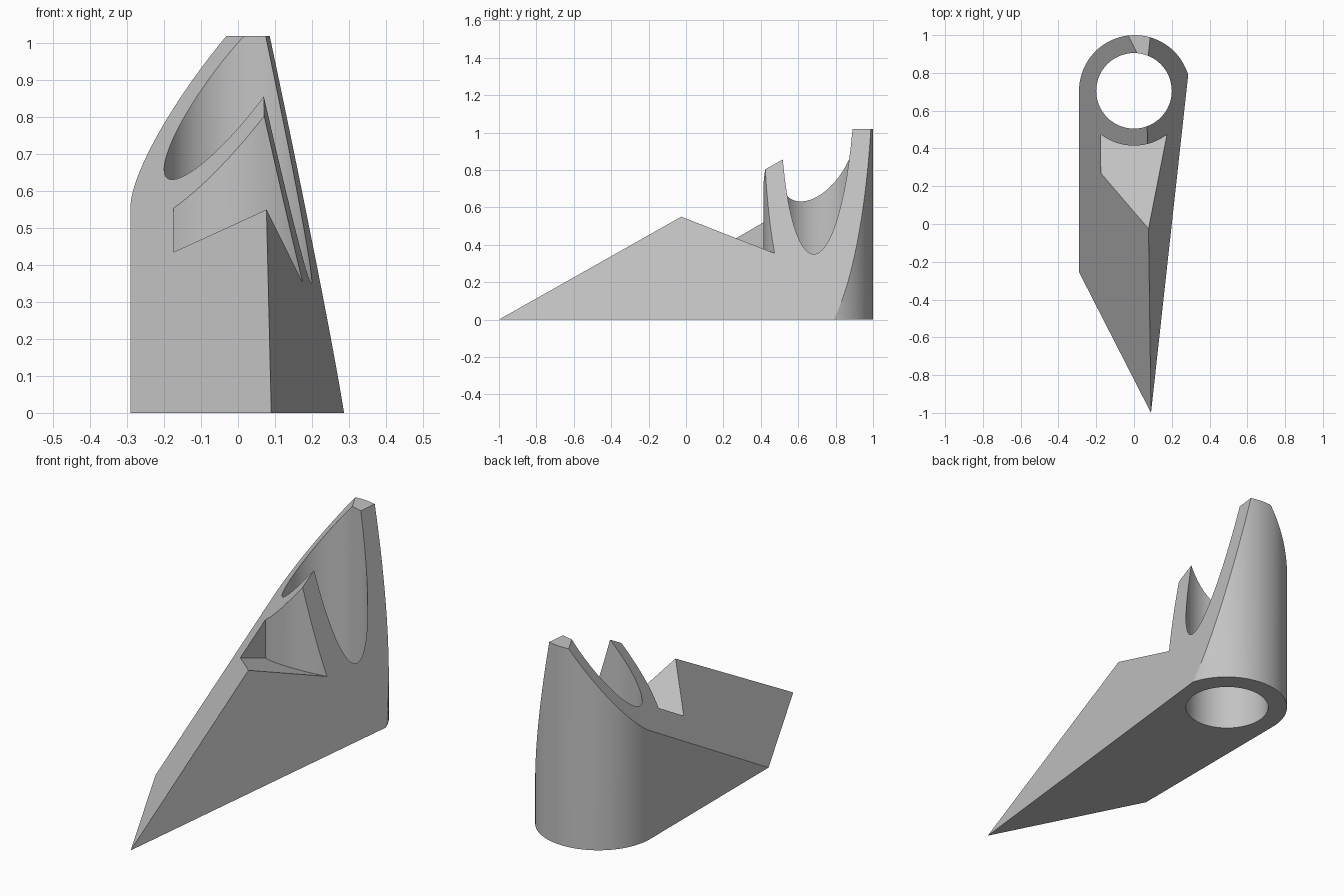
import bpy, bmesh, math
from mathutils import Vector

if "Cube" in bpy.data.objects:
    bpy.data.objects.remove(bpy.data.objects["Cube"], do_unlink=True)

CX, CY, R = 0.004, 0.705, 0.295      # rounded back of the body
HOLE_R, TOP = 0.2, 1.02
TIP = Vector((0.09, -1, 0))
RIDGE = Vector((0.077, -0.025, 0.55))

grey = bpy.data.materials.new("light grey")
grey.use_nodes = True
colour = (0.55, 0.55, 0.55, 1)
grey.diffuse_color = colour
grey.node_tree.nodes["Principled BSDF"].inputs["Base Color"].default_value = colour


def arc(cx, cy, r, a0, a1, n):
    """Points on a circle between two angles in degrees."""
    angles = [math.radians(a0 + (a1 - a0) * i / n) for i in range(n + 1)]
    return [(cx + r * math.cos(a), cy + r * math.sin(a)) for a in angles]


def prism(outline, bottom, top):
    """Upright prism; bottom is a function of y so that it may slope."""
    bm = bmesh.new()
    low = [bm.verts.new((x, y, bottom(y))) for x, y in outline]
    high = [bm.verts.new((x, y, top)) for x, y in outline]
    bm.faces.new(low[::-1])
    bm.faces.new(high)
    n = len(outline)
    for i in range(n):
        j = (i + 1) % n
        bm.faces.new((low[i], low[j], high[j], high[i]))
    bmesh.ops.recalc_face_normals(bm, faces=bm.faces)
    return bm


def slice_off(bm, a, b, c):
    """Remove everything above the plane through three points and cap it."""
    normal = (b - a).cross(c - a).normalized()
    if normal.z < 0:
        normal.negate()
    cut = bmesh.ops.bisect_plane(bm, geom=bm.verts[:] + bm.edges[:] + bm.faces[:],
                                 dist=1e-5, plane_co=a, plane_no=normal,
                                 clear_outer=True)
    bmesh.ops.holes_fill(bm, edges=[e for e in bm.edges if e.is_boundary], sides=0)
    bmesh.ops.recalc_face_normals(bm, faces=bm.faces)


def add_object(name, bm):
    mesh = bpy.data.meshes.new(name)
    bm.to_mesh(mesh)
    bm.free()
    mesh.materials.append(grey)
    obj = bpy.data.objects.new(name, mesh)
    bpy.context.collection.objects.link(obj)
    return obj


# Body: pointed footprint with a round back, sliced by two sloping planes
back = arc(CX, CY, R, 16.5, 180, 40)
left_corner = Vector((CX - R, -0.255, 0))
right_corner = Vector((*back[0], 0))
footprint = [(TIP.x, TIP.y)] + back + [(left_corner.x, left_corner.y)]
bm = prism(footprint, lambda y: 0, TOP)
slice_off(bm, TIP, left_corner, RIDGE)
slice_off(bm, TIP, right_corner, RIDGE)
body = add_object("wedge_body", bm)

# Round hole straight through
hole = add_object("hole_cutter", prism(arc(0, CY, HOLE_R, 0, 354.375, 63),
                                       lambda y: -0.2, 1.4))

# Notch with a sloping floor and a curved back wall around the hole
curve = arc(0, CY, 0.29, 309, 233, 24)
outline = [(curve[-1][0], -0.3), (curve[0][0], -0.3)] + curve
notch = add_object("notch_cutter", prism(outline, lambda y: 0.54 - 0.392 * y, 1.4))

# Apply the cuts
bpy.context.view_layer.objects.active = body
for cutter in (hole, notch):
    cutter.hide_render = True
    mod = body.modifiers.new("cut", "BOOLEAN")
    mod.operation = "DIFFERENCE"
    mod.solver = "EXACT"
    mod.object = cutter
    bpy.ops.object.modifier_apply(modifier=mod.name)
    bpy.data.objects.remove(cutter, do_unlink=True)

# Smooth curved walls, sharp edges kept
bpy.ops.object.select_all(action="DESELECT")
body.select_set(True)
bpy.ops.object.shade_smooth_by_angle(angle=math.radians(20))
